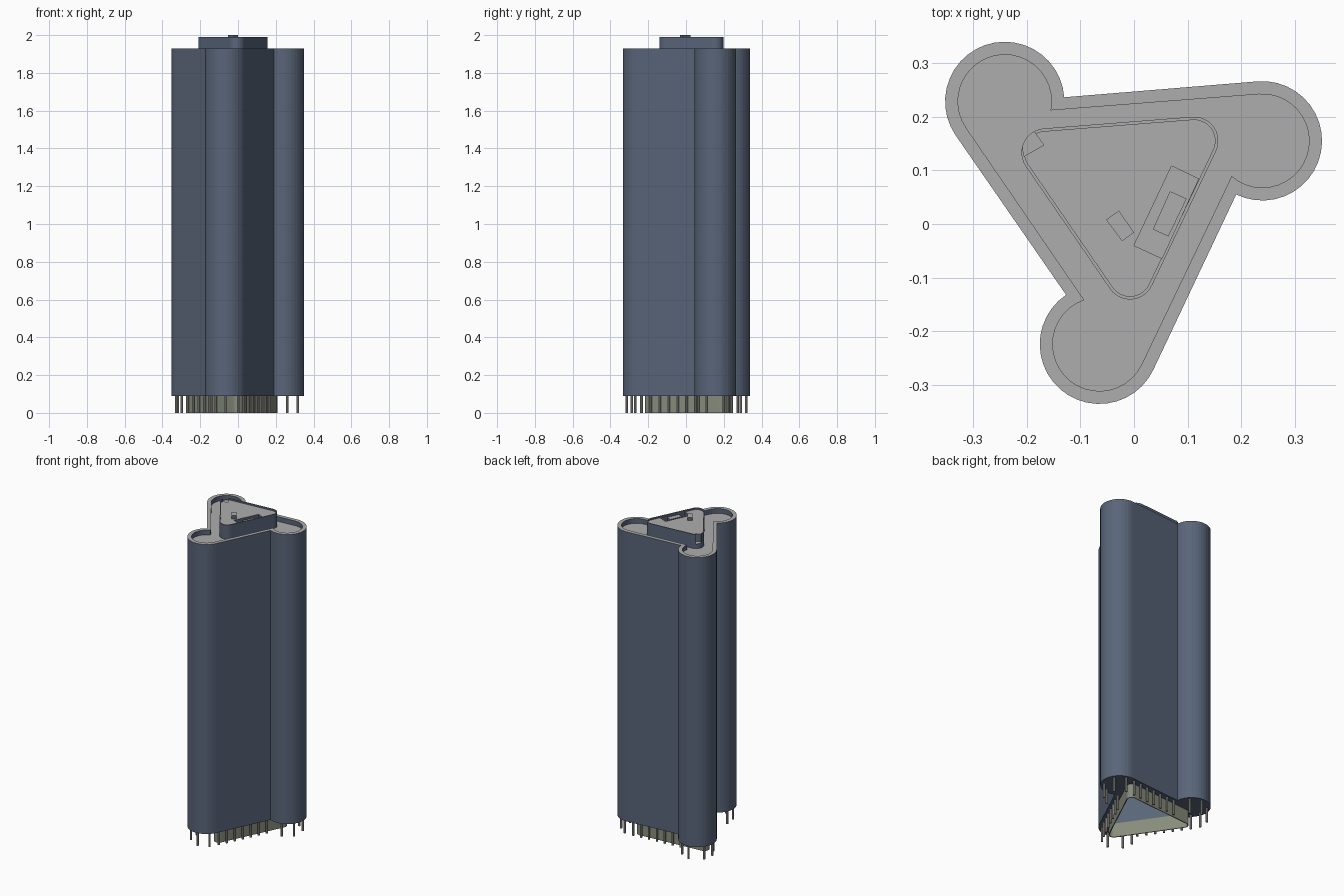
import bpy, bmesh, math
from math import cos, sin, radians
from mathutils import Vector

cube = bpy.data.objects.get("Cube")
if cube:
    bpy.data.objects.remove(cube, do_unlink=True)


def material(name, rgb):
    m = bpy.data.materials.new(name)
    m.use_nodes = True
    col = (*rgb, 1.0)
    m.diffuse_color = col
    m.node_tree.nodes["Principled BSDF"].inputs["Base Color"].default_value = col
    return m


SLATE = material("slate blue cladding", (0.10, 0.13, 0.19))
ROOF = material("roof grey", (0.42, 0.42, 0.42))
GREEN = material("lobby grey green", (0.24, 0.265, 0.20))
STEEL = material("column grey", (0.40, 0.39, 0.37))

CENTRE = Vector((-0.022, 0.053))
ROOF_CENTRE = Vector((-0.02, 0.064))
SOFFIT, PARAPET, DECK, TOP = 0.09, 1.93, 1.90, 1.99
WALL = 94.5                      # direction the first long wall faces
TURNS = (0, 120, 240)


def polar(angle, r):
    return Vector((cos(radians(angle)), sin(radians(angle)))) * r


def arc(c, r, a0, a1, n):
    return [c + polar(a0 + (a1 - a0) * i / n, r) for i in range(n + 1)]


def lobe_centre(turn):
    return CENTRE + polar(21.3 + turn, 0.28)


def tower_loop(r, notch):
    """Three round lobes, each leaving along a tangent wall."""
    pts = []
    for t in TURNS:
        pts += arc(lobe_centre(t), r, notch + t, WALL + t, 22)
    return pts


def triangle_loop(c, inradius, r):
    """Triangle with rounded corners, parallel to the tower walls."""
    pts = []
    for t in TURNS:
        corner = c + polar(WALL - 60 + t, 2 * (inradius - r))
        pts += arc(corner, r, WALL - 120 + t, WALL + t, 12)
    return pts


def add_prism(bm, loop, z0, z1):
    low = [bm.verts.new((p[0], p[1], z0)) for p in loop]
    high = [bm.verts.new((p[0], p[1], z1)) for p in loop]
    n = len(loop)
    bm.faces.new(low)
    bm.faces.new(high)
    for i in range(n):
        j = (i + 1) % n
        bm.faces.new((low[i], low[j], high[j], high[i]))


def prisms(name, loops, z0, z1):
    bm = bmesh.new()
    for loop in loops:
        add_prism(bm, loop, z0, z1)
    bmesh.ops.recalc_face_normals(bm, faces=bm.faces)
    me = bpy.data.meshes.new(name)
    bm.to_mesh(me)
    bm.free()
    ob = bpy.data.objects.new(name, me)
    bpy.context.collection.objects.link(ob)
    return ob


def carve(ob, loop, z0, z1):
    cutter = prisms("cutter", [loop], z0, z1)
    cutter.hide_render = True
    mod = ob.modifiers.new("carve", "BOOLEAN")
    mod.operation, mod.solver, mod.object = "DIFFERENCE", "EXACT", cutter
    bpy.context.view_layer.objects.active = ob
    bpy.ops.object.modifier_apply(modifier=mod.name)
    bpy.data.objects.remove(cutter, do_unlink=True)


def paint(ob, side, top=None):
    me = ob.data
    me.materials.clear()
    me.materials.append(side)
    me.materials.append(top or side)
    for f in me.polygons:
        f.material_index = 1 if f.normal.z > 0.5 else 0


# Tower shell with sunken roof deck and open central shaft
tower = prisms("tower_body", [tower_loop(0.111, -116)], SOFFIT, PARAPET)
carve(tower, tower_loop(0.087, -131), DECK, PARAPET + 0.1)
shaft = triangle_loop(CENTRE, 0.145, 0.025)
carve(tower, shaft, 0, DECK - 0.03)
paint(tower, SLATE, ROOF)

# Lobby walls below the tower
lobby = prisms("lobby_wall", [triangle_loop(CENTRE, 0.15, 0.03)], 0, SOFFIT)
carve(lobby, shaft, -0.1, SOFFIT + 0.1)
paint(lobby, GREEN)

# Roof house with lip, plant well and corner well
house = prisms("roof_house", [triangle_loop(ROOF_CENTRE, 0.125, 0.045)], DECK, TOP)
carve(house, triangle_loop(ROOF_CENTRE, 0.119, 0.039), TOP - 0.01, TOP + 0.1)
carve(house, [(0, -0.04), (0.052, -0.064), (0.12, 0.084), (0.07, 0.108)],
      DECK + 0.02, TOP + 0.1)
carve(house, [(-0.168, 0.147), (-0.187, 0.173), (-0.2, 0.166), (-0.208, 0.15),
              (-0.205, 0.126)], DECK + 0.03, TOP + 0.1)
paint(house, SLATE, ROOF)

# Rooftop equipment
plant = prisms("plant_unit", [[(0.035, -0.01), (0.064, -0.023), (0.098, 0.047),
                               (0.067, 0.061)]], DECK + 0.02, TOP - 0.015)
paint(plant, SLATE, ROOF)
vent = prisms("roof_vent", [[(-0.052, 0.008), (-0.022, -0.032), (0, -0.016),
                             (-0.028, 0.025)]], TOP - 0.01, 2.0)
paint(vent, SLATE, ROOF)

# Slender columns around the lobes and along the long walls
spots = []
for t in TURNS:
    c = lobe_centre(t)
    spots += [c + polar(a + t, 0.09) for a in (-76, -30, 30, 76)]
    start = c + polar(WALL + t, 0.09)
    spots += [start + polar(WALL + 90 + t, 0.03 + 0.053 * i) for i in range(7)]
columns = prisms("columns", [arc(p, 0.007, 0, 315, 7) for p in spots], 0, SOFFIT)
paint(columns, STEEL)
